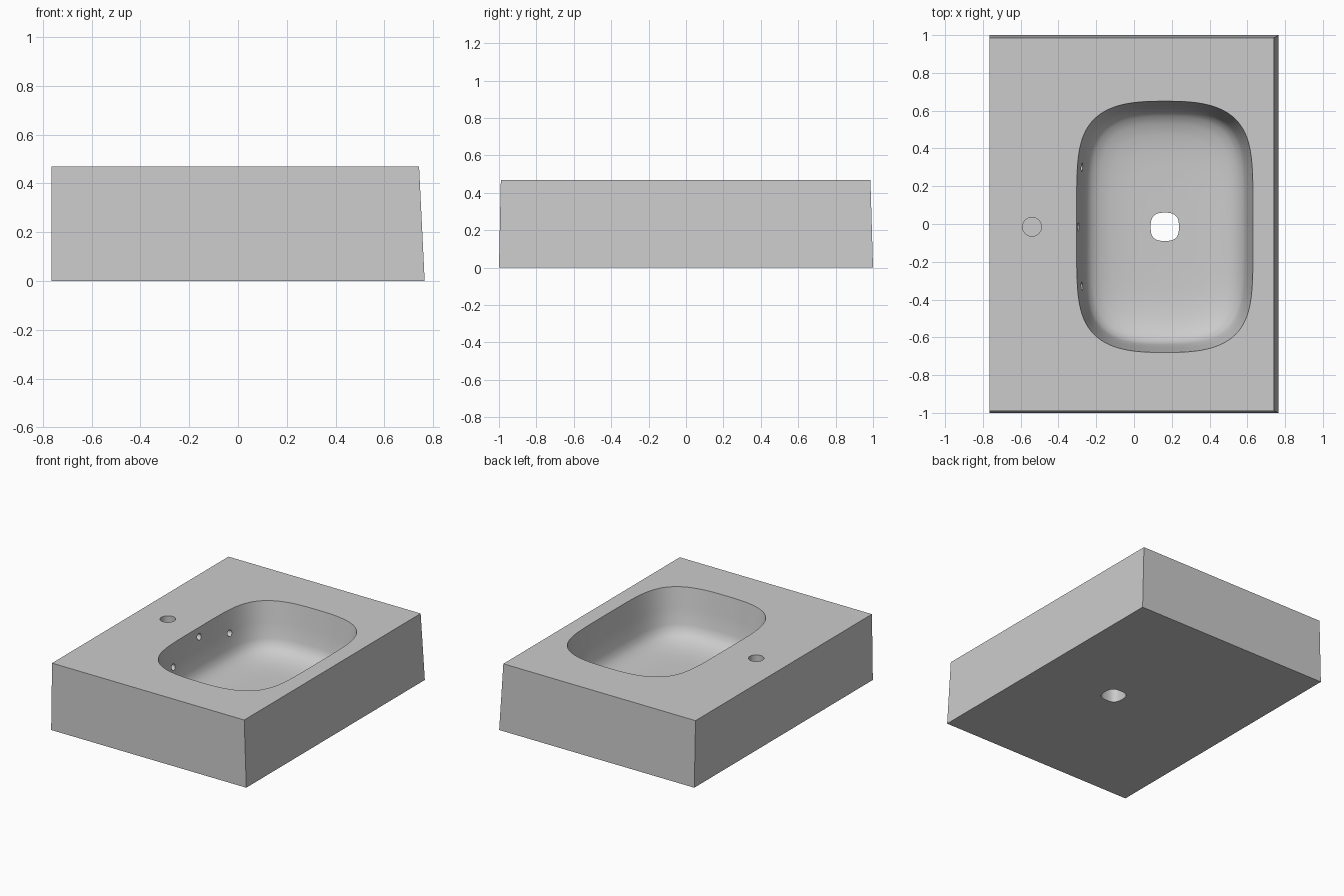
import bpy, bmesh
from math import sin, cos, pi, copysign

if "Cube" in bpy.data.objects:
    bpy.data.objects.remove(bpy.data.objects["Cube"])

CX, CY, TOP = 0.163, -0.015, 0.47


def add_object(name, bm):
    bmesh.ops.recalc_face_normals(bm, faces=bm.faces)
    mesh = bpy.data.meshes.new(name)
    bm.to_mesh(mesh)
    bm.free()
    ob = bpy.data.objects.new(name, mesh)
    bpy.context.collection.objects.link(ob)
    return ob


def loft(name, rings):
    """Closed solid skinned through a stack of equal-length rings."""
    bm = bmesh.new()
    loops = [[bm.verts.new(p) for p in ring] for ring in rings]
    n = len(loops[0])
    for a, b in zip(loops, loops[1:]):
        for i in range(n):
            j = (i + 1) % n
            bm.faces.new((a[i], a[j], b[j], b[i]))
    bm.faces.new(loops[0])
    bm.faces.new(loops[-1])
    return add_object(name, bm)


def oval(a, b, z, px=2.8, py=5.0, n=96):
    """Rounded oblong ring around the basin centre."""
    pts = []
    for k in range(n):
        t = 2 * pi * (k + 0.5) / n
        c, s = cos(t), sin(t)
        pts.append((CX + a * copysign(abs(c) ** (2 / px), c),
                    CY + b * copysign(abs(s) ** (2 / py), s), z))
    return pts


def rod(name, x, y, z0, z1, r, n=32):
    return loft(name, [[(x + r * cos(2 * pi * k / n), y + r * sin(2 * pi * k / n), z)
                        for k in range(n)] for z in (z0, z1)])


def rod_x(name, x0, x1, y, z, r, n=24):
    return loft(name, [[(x, y + r * cos(2 * pi * k / n), z + r * sin(2 * pi * k / n))
                        for k in range(n)] for x in (x0, x1)])


# Block with lightly drafted sides and a vertical wall-side face
def rect(x0, x1, y0, y1, z):
    return [(x0, y0, z), (x1, y0, z), (x1, y1, z), (x0, y1, z)]

sink = loft("sink_block", [rect(-0.765, 0.765, -1, 1, 0),
                           rect(-0.765, 0.742, -0.99, 0.986, TOP)])

# Basin: steep wall blending into a shallow dished floor (inset, height)
profile = [(-0.005, 0.52), (0, TOP), (0.022, 0.33), (0.04, 0.225), (0.054, 0.185),
           (0.08, 0.157), (0.12, 0.135), (0.18, 0.118), (0.25, 0.109), (0.33, 0.104)]
basin = loft("basin_cutter", [oval(0.467 - i, 0.665 - i, z) for i, z in profile])

# Drain, a rounded square through the bottom
drain = loft("drain_cutter", [oval(0.075, 0.075, z, 2.8, 2.8, 32) for z in (-0.1, 0.3)])

# Tap hole and three overflow holes
tap = rod("tap_hole_cutter", -0.54, CY, 0.37, 0.6, 0.05)
overflow = [rod_x("overflow_cutter", -0.36, -0.2, CY + dy, z, 0.022)
            for dy, z in ((0, 0.41), (-0.315, 0.32), (0.315, 0.32))]

bpy.context.view_layer.objects.active = sink
for cutter in [basin, drain, tap] + overflow:
    mod = sink.modifiers.new("cut", "BOOLEAN")
    mod.operation, mod.solver, mod.object = "DIFFERENCE", "EXACT", cutter
    bpy.ops.object.modifier_apply(modifier=mod.name)
    bpy.data.objects.remove(cutter)

sink.select_set(True)
bpy.ops.object.shade_smooth_by_angle(angle=0.6)
